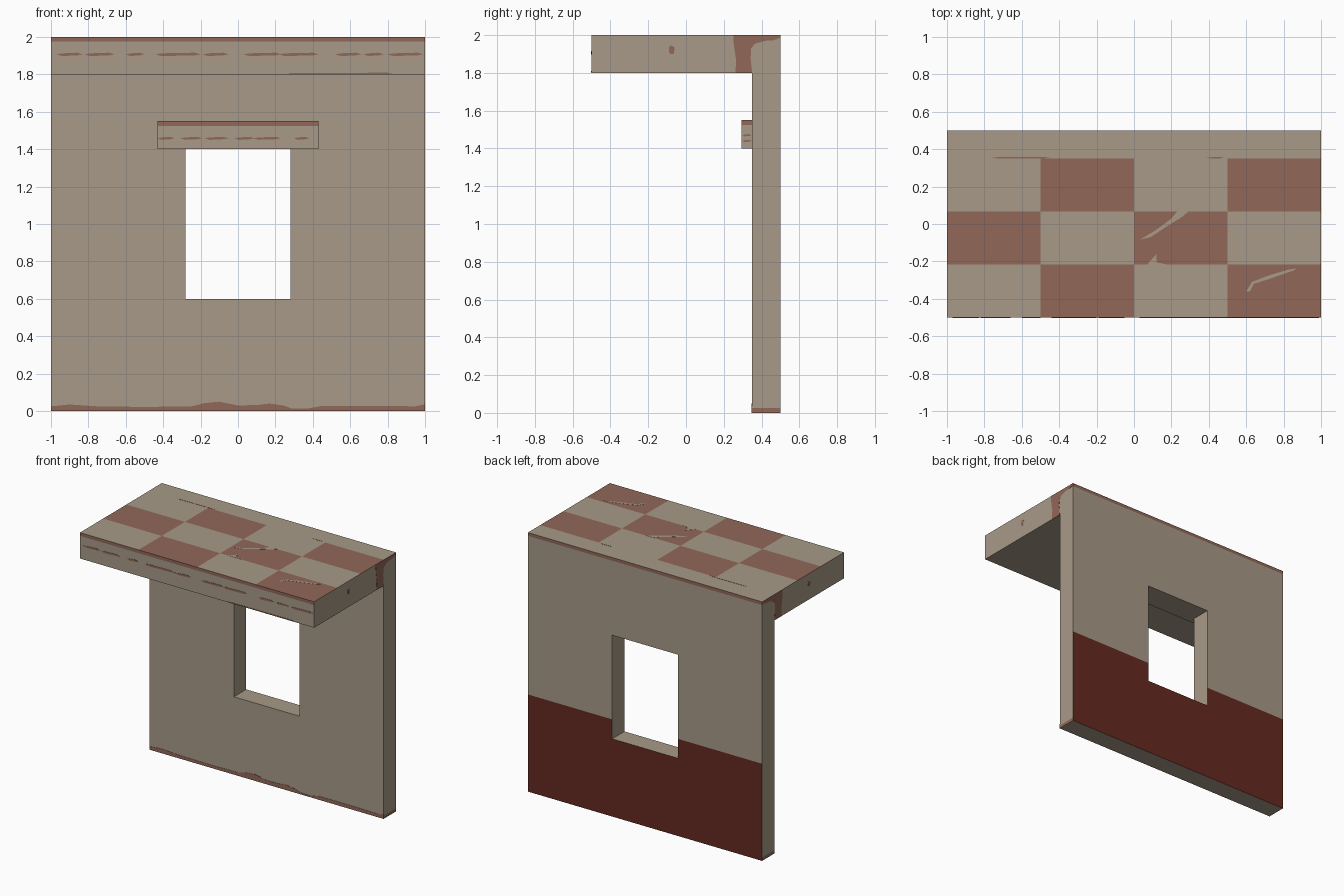
import bpy, bmesh
from mathutils import Vector

if "Cube" in bpy.data.objects:
    bpy.data.objects.remove(bpy.data.objects["Cube"])


def material(name, rgb):
    m = bpy.data.materials.new(name)
    m.diffuse_color = (*rgb, 1)
    m.use_nodes = True
    m.node_tree.nodes["Principled BSDF"].inputs["Base Color"].default_value = m.diffuse_color
    return m


MATS = [material("tan_plaster", (0.386, 0.323, 0.244)),
        material("faded_red_brick", (0.283, 0.138, 0.098)),
        material("dark_red_paint", (0.130, 0.022, 0.015))]
TAN, BRICK, DARK = 0, 1, 2


def finish(name, bm):
    me = bpy.data.meshes.new(name)
    bm.to_mesh(me)
    bm.free()
    for m in MATS:
        me.materials.append(m)
    ob = bpy.data.objects.new(name, me)
    bpy.context.collection.objects.link(ob)
    return ob


def cell_solid(name, cuts, solid, colour):
    """Outer skin of the grid cells where solid(centre); colour(centre, normal) per face."""
    bm = bmesh.new()
    size = [len(c) - 1 for c in cuts]

    def filled(idx):
        if any(i < 0 or i >= n for i, n in zip(idx, size)):
            return False
        return solid(*[(c[i] + c[i + 1]) / 2 for c, i in zip(cuts, idx)])

    for n in range(size[0] * size[1] * size[2]):
        idx = [n % size[0], n // size[0] % size[1], n // (size[0] * size[1])]
        if not filled(idx):
            continue
        for axis in range(3):
            for step in (0, 1):
                near = list(idx)
                near[axis] += 2 * step - 1
                if filled(near):
                    continue
                u, v = (axis + 1) % 3, (axis + 2) % 3
                corners = []
                for du, dv in ((0, 0), (1, 0), (1, 1), (0, 1)):
                    p = [0, 0, 0]
                    p[axis] = cuts[axis][idx[axis] + step]
                    p[u] = cuts[u][idx[u] + du]
                    p[v] = cuts[v][idx[v] + dv]
                    corners.append(bm.verts.new(p))
                f = bm.faces.new(corners if step else corners[::-1])
                normal = Vector((0, 0, 0))
                normal[axis] = 2 * step - 1
                f.material_index = colour(f.calc_center_median(), normal)
    bmesh.ops.remove_doubles(bm, verts=bm.verts, dist=1e-5)
    return finish(name, bm)


def plates(name, outlines, normal, colour, thick=0.002):
    """Thin painted patches standing just proud of a surface."""
    bm = bmesh.new()
    for pts in outlines:
        f = bm.faces.new([bm.verts.new(p) for p in pts])
        f.normal_update()
        if f.normal.dot(normal) > 0:
            f.normal_flip()
        new = bmesh.ops.extrude_face_region(bm, geom=[f], use_keep_orig=True)["geom"]
        bmesh.ops.translate(bm, vec=Vector(normal) * thick,
                            verts=[g for g in new if isinstance(g, bmesh.types.BMVert)])
    bmesh.ops.recalc_face_normals(bm, faces=bm.faces)
    for f in bm.faces:
        f.material_index = colour
    return finish(name, bm)


def streak(a, b, mid, half):
    """Tapered smear outline from a to b."""
    e = min(0.03, (b - a) / 4)
    return [(a, mid), (a + e, mid - half), (b - e, mid - half * 0.6),
            (b, mid), (b - e, mid + half), (a + e, mid + half * 0.6)]


# Wall with window opening and projecting roof slab, one solid
ROWS = [-0.5, -0.217, 0.067, 0.35]


def wall_solid(x, y, z):
    if y < 0.35:
        return z > 1.8
    return not (abs(x) < 0.28 and 0.6 < z < 1.4)


def wall_colour(c, n):
    if n.z > 0.5 and c.z > 1.99 and c.y < 0.35:      # checkered roof
        row = sum(c.y > r for r in ROWS) - 1
        return BRICK if (int((c.x + 1) // 0.5) + row) % 2 else TAN
    if n.y > 0.5 and c.y > 0.49 and c.z < 0.75:      # painted lower back
        return DARK
    if abs(n.y) > 0.5 and c.z > 1.975:               # top trim, front and back
        return BRICK
    if abs(n.x) > 0.5 and c.z < 0.03:                # foot of the side edges
        return BRICK
    return TAN


cell_solid("wall_and_roof",
           [[-1, -0.5, -0.28, 0, 0.28, 0.5, 1], ROWS + [0.5],
            [0, 0.025, 0.6, 0.75, 1.4, 1.8, 1.975, 2]], wall_solid, wall_colour)

# Lintel over the window
cell_solid("window_lintel", [[-0.43, 0.43], [0.295, 0.35], [1.4, 1.525, 1.55]],
           lambda x, y, z: True,
           lambda c, n: BRICK if c.z > 1.525 and abs(n.z) < 0.5 else TAN)

# Worn brick streaks on roof edge and lintel
roof_runs = [(-0.97, -0.83), (-0.82, -0.66), (-0.6, -0.5), (-0.44, -0.2), (-0.19, -0.05),
             (0.03, 0.23), (0.22, 0.43), (0.52, 0.66), (0.67, 0.78), (0.8, 0.99)]
marks = [streak(a, b, 1.907, 0.009) for a, b in roof_runs] + [streak(0.26, 0.83, 1.805, 0.004)]
plates("roof_edge_streaks", [[(x, -0.5, z) for x, z in m] for m in marks], (0, -1, 0), BRICK)
lintel_runs = [(-0.43, -0.34), (-0.31, -0.19), (-0.18, -0.05), (-0.02, 0.09), (0.08, 0.23), (0.3, 0.38)]
plates("lintel_streaks", [[(x, 0.295, z) for x, z in streak(a, b, 1.458, 0.008)]
                          for a, b in lintel_runs], (0, -1, 0), BRICK)

# Uneven band along the foot of the wall front
foot = [(-1, 0.025), (-0.9, 0.035), (-0.75, 0.025), (-0.5, 0.022), (-0.25, 0.025), (-0.18, 0.042),
        (-0.1, 0.05), (0, 0.03), (0.1, 0.032), (0.17, 0.04), (0.24, 0.03), (0.29, 0.013),
        (0.37, 0.013), (0.45, 0.028), (0.75, 0.028), (0.95, 0.025), (1, 0.036)]
plates("wall_foot_band", [[(x, 0.35, z) for x, z in foot] + [(1, 0.35, 0), (-1, 0.35, 0)]],
       (0, -1, 0), BRICK)

# Brick corner patch and spot on each end of the slab, streaks on the lintel ends
corner = [(0.25, 2), (0.253, 1.95), (0.265, 1.87), (0.262, 1.8), (0.35, 1.8), (0.342, 1.88),
          (0.345, 1.93), (0.365, 1.955), (0.42, 1.97), (0.46, 1.972), (0.5, 1.985), (0.5, 2)]
spot = [(-0.09, 1.91), (-0.08, 1.9), (-0.065, 1.9), (-0.06, 1.935), (-0.08, 1.945), (-0.09, 1.935)]
for s, side in ((-1, "left"), (1, "right")):
    plates(side + "_corner_patch", [[(s, y, z) for y, z in m] for m in (corner, spot)],
           (s, 0, 0), BRICK, 0.001)
    plates(side + "_lintel_end_streaks",
           [[(0.43 * s, y, z) for y, z in streak(0.298, 0.348, h, 0.006)] for h in (1.44, 1.47)],
           (s, 0, 0), BRICK, 0.001)

# Scratches through the roof checks
scratches = [[(0.03, -0.085), (0.09, -0.07), (0.18, -0.01), (0.26, 0.04), (0.29, 0.067),
              (0.23, 0.067), (0.2, 0.03), (0.12, -0.03)],
             [(0.6, -0.36), (0.62, -0.36), (0.64, -0.32), (0.72, -0.295), (0.85, -0.25),
              (0.87, -0.237), (0.82, -0.245), (0.72, -0.275), (0.63, -0.31)],
             [(0.07, -0.217), (0.12, -0.16), (0.12, -0.205), (0.18, -0.217)]]
plates("roof_scratches", [[(x, y, 2) for x, y in m] for m in scratches], (0, 0, 1), TAN, 0.001)
plates("roof_seam_streak", [[(x, y, 2) for x, y in streak(a, b, 0.354, 0.005)]
                            for a, b in ((-0.76, -0.45), (0.39, 0.48))], (0, 0, 1), BRICK, 0.001)
